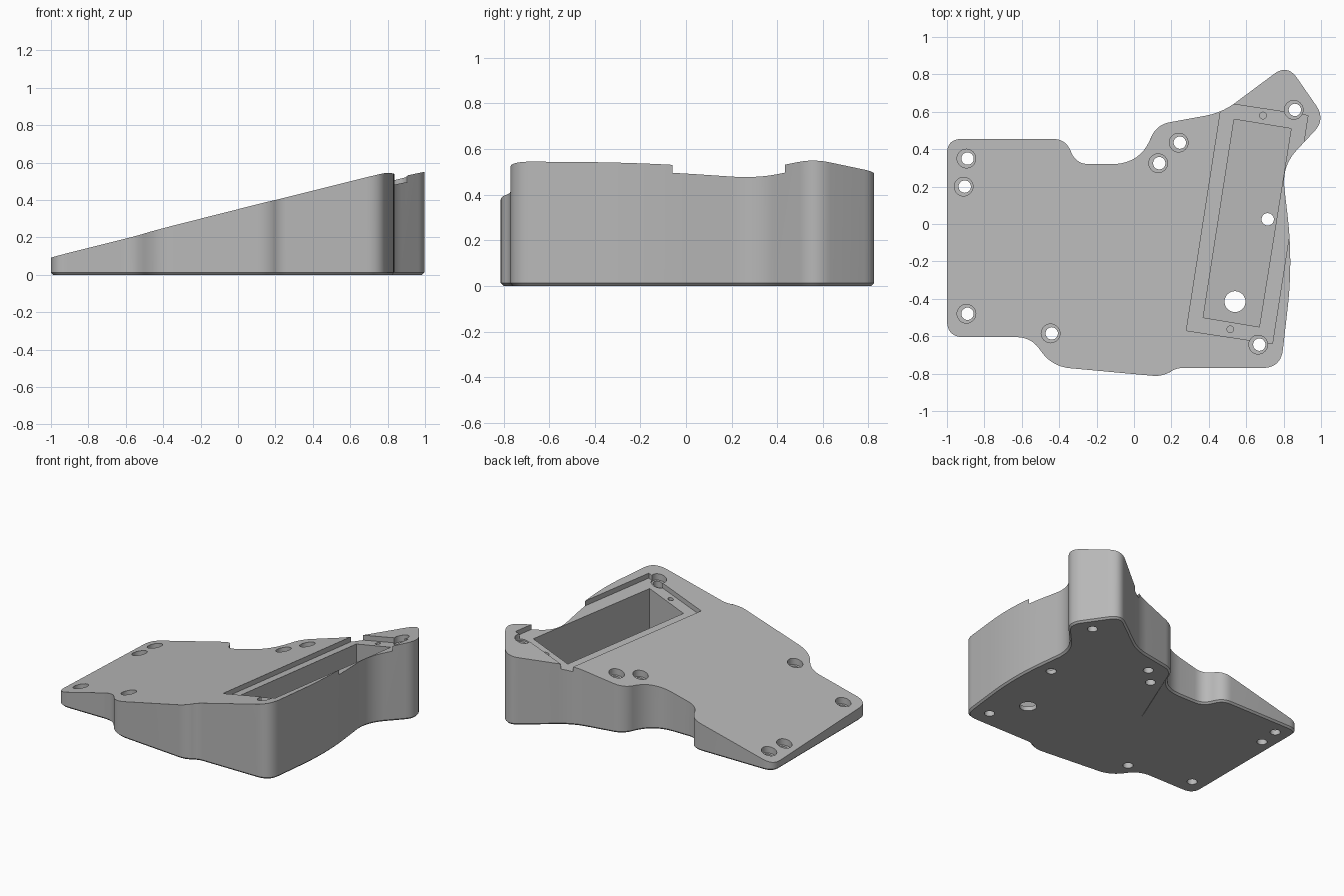
import bpy, bmesh, math
from mathutils import Vector

cube = bpy.data.objects.get("Cube")
if cube:
    bpy.data.objects.remove(cube, do_unlink=True)

grey = bpy.data.materials.new("plain grey")
grey.use_nodes = True
grey.diffuse_color = (0.48, 0.48, 0.48, 1)
grey.node_tree.nodes["Principled BSDF"].inputs["Base Color"].default_value = (0.48, 0.48, 0.48, 1)


def slope(drop=0):
    """Height of the tilted deck, lowered by drop."""
    return lambda p: 0.321 + 0.25 * p[0] - 0.037 * p[1] - drop


def level(z):
    return lambda p: z


def rounded(corners, steps=10):
    """Round each (x, y, cut) corner with a short curve."""
    out = []
    for i, (x, y, cut) in enumerate(corners):
        p = Vector((x, y))
        before = Vector(corners[i - 1][:2])
        after = Vector(corners[(i + 1) % len(corners)][:2])
        a = p + (before - p).normalized() * cut
        b = p + (after - p).normalized() * cut
        for k in range(steps + 1):
            t = k / steps
            out.append(a * (1 - t) ** 2 + p * 2 * t * (1 - t) + b * t * t)
    return out


def circle(x, y, r, n=32):
    return [(x + r * math.cos(k * math.tau / n), y + r * math.sin(k * math.tau / n)) for k in range(n)]


def prism(name, points, bottom, top, chamfer=0):
    """Counterclockwise outline extruded between two height rules."""
    bm = bmesh.new()
    low = [bm.verts.new((p[0], p[1], bottom(p))) for p in points]
    high = [bm.verts.new((p[0], p[1], top(p))) for p in points]
    base = bm.faces.new(low[::-1])
    bm.faces.new(high)
    for i in range(len(points)):
        j = (i + 1) % len(points)
        bm.faces.new((low[i], low[j], high[j], high[i]))
    bm.normal_update()
    if chamfer:
        bmesh.ops.inset_region(bm, faces=[base], thickness=chamfer, depth=chamfer, use_even_offset=True)
    mesh = bpy.data.meshes.new(name)
    bm.to_mesh(mesh)
    bm.free()
    mesh.materials.append(grey)
    obj = bpy.data.objects.new(name, mesh)
    bpy.context.collection.objects.link(obj)
    return obj


# Wedge body with a chamfered base
outline = rounded([
    (-1, 0.455, 0.08), (-1, -0.605, 0.09), (-0.55, -0.605, 0.08), (-0.44, -0.762, 0.1),
    (0.16, -0.817, 0.06), (0.22, -0.77, 0.04), (0.785, -0.77, 0.1), (0.85, -0.2, 0.25),
    (0.79, 0.31, 0.12), (1.025, 0.56, 0.09), (0.82, 0.855, 0.09), (0.47, 0.595, 0.09),
    (0.115, 0.53, 0.08), (0.04, 0.32, 0.16), (-0.31, 0.32, 0.07), (-0.365, 0.455, 0.07)])
body = prism("wedge_body", outline, level(0.012), slope(), chamfer=0.012)

cutters = []


def cut(name, points, bottom):
    cutter = prism(name, points, bottom, level(1))
    cutter.hide_render = True
    cutters.append(cutter)


# Shallow panel recess and deep pocket
cut("panel_recess", [(0.28, -0.57), (0.74, -0.64), (0.93, 0.58), (0.47, 0.65)], slope(0.035))
cut("deep_pocket", [(0.37, -0.50), (0.67, -0.55), (0.84, 0.51), (0.535, 0.56)], level(0.03))

# Screw holes with counterbores
screws = [(-0.89, 0.35), (-0.905, 0.2), (-0.89, -0.48), (-0.44, -0.585),
          (0.67, -0.645), (0.86, 0.61), (0.245, 0.435), (0.135, 0.325)]
for x, y in screws:
    cut("counterbore", circle(x - 0.006, y, 0.05), slope(0.045))
    cut("screw_hole", circle(x, y, 0.033), level(-1))

# Holes through the pocket floor and blind pilot holes
cut("floor_hole", circle(0.715, 0.025, 0.033), level(-1))
cut("cable_hole", circle(0.54, -0.415, 0.056), level(-1))
for x, y in [(0.69, 0.58), (0.515, -0.563)]:
    cut("pilot_hole", circle(x, y, 0.018, 20), slope(0.15))

# Apply the cuts and tidy up
bpy.context.view_layer.objects.active = body
for cutter in cutters:
    mod = body.modifiers.new("cut", 'BOOLEAN')
    mod.operation = 'DIFFERENCE'
    mod.solver = 'EXACT'
    mod.object = cutter
    bpy.ops.object.modifier_apply(modifier=mod.name)
    bpy.data.objects.remove(cutter, do_unlink=True)

bpy.ops.object.select_all(action='DESELECT')
body.select_set(True)
bpy.ops.object.shade_smooth_by_angle(angle=math.radians(30))
